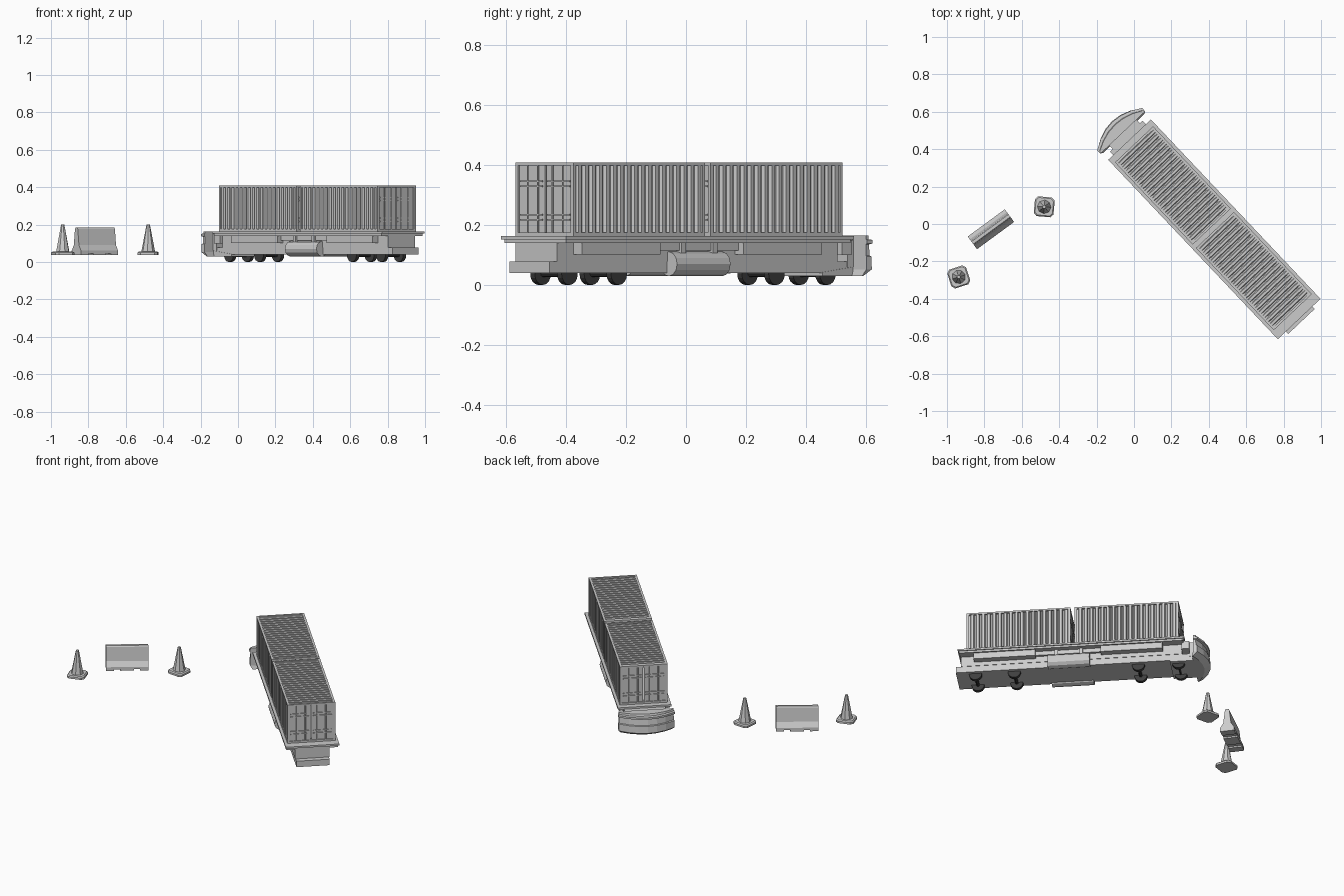
import bpy, bmesh, math
from mathutils import Matrix, Vector

if "Cube" in bpy.data.objects:
    bpy.data.objects.remove(bpy.data.objects["Cube"])

# Wagon frame: local x runs from the rear deck edge to the nose
W = Matrix.Translation((0.883, -0.508, 0)) @ Matrix.Rotation(math.radians(133.4), 4, 'Z')


def finish(name, bm, M):
    bmesh.ops.recalc_face_normals(bm, faces=bm.faces)
    bm.transform(M)
    me = bpy.data.meshes.new(name)
    bm.to_mesh(me)
    bm.free()
    ob = bpy.data.objects.new(name, me)
    bpy.context.collection.objects.link(ob)
    return ob


def box(bm, a0, a1, b0, b1, z0, z1):
    S = Matrix.Diagonal((a1 - a0, b1 - b0, z1 - z0, 1))
    T = Matrix.Translation(((a0 + a1) / 2, (b0 + b1) / 2, (z0 + z1) / 2))
    bmesh.ops.create_cube(bm, size=1, matrix=T @ S)


def cyl(bm, centre, r, depth, n, axis, r2=None):
    R = {'X': Matrix.Rotation(math.pi / 2, 4, 'Y'),
         'Y': Matrix.Rotation(math.pi / 2, 4, 'X'), 'Z': Matrix()}[axis]
    bmesh.ops.create_cone(bm, cap_ends=True, segments=n, radius1=r,
                          radius2=r if r2 is None else r2, depth=depth,
                          matrix=Matrix.Translation(centre) @ R)


def prism(bm, pts, vec):
    f = bm.faces.new([bm.verts.new(p) for p in pts])
    new = bmesh.ops.extrude_face_region(bm, geom=[f])['geom']
    bmesh.ops.translate(bm, vec=vec, verts=[g for g in new if isinstance(g, bmesh.types.BMVert)])
    if not f.is_valid or f not in bm.faces:
        return
    if not any(len(e.link_faces) > 2 for e in f.edges) and any(len(e.link_faces) < 2 for e in f.edges):
        return


def loft(bm, rings):
    rows = [[bm.verts.new(p) for p in r] for r in rings]
    n = len(rows[0])
    for lo, hi in zip(rows, rows[1:]):
        for i in range(n):
            j = (i + 1) % n
            bm.faces.new((lo[i], lo[j], hi[j], hi[i]))
    bm.faces.new(rows[0])
    bm.faces.new(rows[-1])


def ribs(a0, a1, n, low, high):
    # trapezoid corrugation outline as (position, depth) pairs
    p, out = (a1 - a0) / n, []
    for i in range(n):
        s = a0 + i * p
        out += [(s, low), (s + .25 * p, low), (s + .4 * p, high), (s + .85 * p, high)]
    return out + [(a1, low)]


def container(tag, a0, a1):
    h, z0, z1, t = 0.14, 0.163, 0.408, 0.013
    # corner posts and rails
    bm = bmesh.new()
    for s in (-1, 1):
        b0, b1 = sorted((s * h, s * (h - t)))
        for e0, e1 in ((a0, a0 + t), (a1 - t, a1)):
            box(bm, e0, e1, b0, b1, z0, z1)
        for k0, k1 in ((z0, z0 + .012), (z1 - .01, z1)):
            box(bm, a0 + t, a1 - t, b0, b1, k0, k1)
    for e0, e1 in ((a0, a0 + t), (a1 - t, a1)):
        for k0, k1 in ((z0, z0 + .012), (z1 - .01, z1)):
            box(bm, e0, e1, t - h, h - t, k0, k1)
    finish(tag + "_container_frame", bm, W)
    # corrugated side walls
    bm = bmesh.new()
    side = ribs(a0 + t, a1 - t, 18, h - .013, h - .002)
    for s in (-1, 1):
        pts = [(a, s * d, z0 + .01) for a, d in side]
        pts += [(a1 - t, s * (h - .025), z0 + .01), (a0 + t, s * (h - .025), z0 + .01)]
        prism(bm, pts, (0, 0, z1 - z0 - .018))
    finish(tag + "_container_side_walls", bm, W)
    # corrugated roof
    bm = bmesh.new()
    pts = [(a, t - h, z) for a, z in ribs(a0 + t, a1 - t, 20, z1 - .012, z1 - .002)]
    pts += [(a1 - t, t - h, z1 - .02), (a0 + t, t - h, z1 - .02)]
    prism(bm, pts, (0, 2 * (h - t), 0))
    finish(tag + "_container_roof", bm, W)
    # doors with hinge bars and lock rods, both ends, plus floor
    bm = bmesh.new()
    box(bm, a0 + t, a1 - t, t - h, h - t, z0, z0 + .01)
    for e, d in ((a0, 1), (a1, -1)):
        for s in (-1, 1):
            b0, b1 = sorted((s * .003, s * (h - t)))
            x0, x1 = sorted((e + d * .006, e + d * .016))
            box(bm, x0, x1, b0, b1, z0 + .012, z1 - .01)
            for b in (.035, .085):
                cyl(bm, (e + d * .004, s * b, (z0 + z1) / 2), .003, z1 - z0 - .02, 6, 'Z')
            x0, x1 = sorted((e + d * .001, e + d * .008))
            for z in (.226, .337):
                c0, c1 = sorted((s * .012, s * .12))
                box(bm, x0, x1, c0, c1, z - .011, z - .006)
                box(bm, x0, x1, c0, c1, z + .006, z + .011)
    finish(tag + "_container_doors", bm, W)


container("rear", 0.05, 0.655)
container("front", 0.68, 1.285)

# deck
bm = bmesh.new()
box(bm, 0, 1.32, -.157, .157, .152, .163)
box(bm, .008, 1.312, -.15, .15, .14, .152)
finish("deck", bm, W)

# under frame, rear block and front coupling
bm = bmesh.new()
box(bm, -.018, 1.38, -.097, .097, .04, .078)
box(bm, .013, 1.30, -.1, .1, .078, .14)
box(bm, 1.30, 1.345, -.12, .12, .1, .15)
box(bm, 1.345, 1.385, -.1, .1, .06, .15)
finish("under_frame", bm, W)

# side sills and panels
bm = bmesh.new()
for s in (-1, 1):
    for a0, a1, w, z0 in ((.09, .45, .14, .102), (.83, 1.19, .14, .102), (.45, .83, .115, .115)):
        b0, b1 = sorted((s * .098, s * w))
        box(bm, a0, a1, b0, b1, z0, .14)
finish("side_panels", bm, W)

# tanks with brackets
bm = bmesh.new()
for s in (-1, 1):
    cyl(bm, (.643, s * .105, .07), .041, .245, 12, 'X')
    for a in (.57, .715):
        b0, b1 = sorted((s * .09, s * .125))
        box(bm, a - .01, a + .01, b0, b1, .1, .14)
finish("side_tanks", bm, W)

# wheels
bm = bmesh.new()
for a in (.094, .32, 1.043, 1.277):
    for s in (-1, 1):
        cyl(bm, (a, s * .065, .037), .037, .022, 16, 'Y')
    cyl(bm, (a, 0, .037), .01, .13, 8, 'Y')
wheels = finish("wheels", bm, W)
mat = bpy.data.materials.new("dark_steel")
mat.diffuse_color = (.05, .05, .05, 1)
mat.use_nodes = True
mat.node_tree.nodes["Principled BSDF"].inputs["Base Color"].default_value = mat.diffuse_color
wheels.data.materials.append(mat)


# curved nose plough, layered from bottom to top
def nose_ring(z, back, edge, mid, half):
    n = 6
    ts = [-1 + 2 * i / n for i in range(n + 1)]
    return [(back, -half, z)] + [(edge + (mid - edge) * (1 - t * t), t * half, z) for t in ts] + [(back, half, z)]


bm = bmesh.new()
loft(bm, [nose_ring(*r) for r in (
    (.03, 1.365, 1.370, 1.420, .150), (.052, 1.372, 1.397, 1.456, .163),
    (.095, 1.372, 1.395, 1.452, .163), (.098, 1.372, 1.389, 1.446, .160),
    (.135, 1.372, 1.387, 1.440, .160), (.138, 1.372, 1.397, 1.452, .165),
    (.150, 1.372, 1.397, 1.452, .165), (.152, 1.372, 1.385, 1.434, .160),
    (.164, 1.372, 1.384, 1.430, .160))])
finish("nose_plough", bm, W)

# sloped plate under the nose
bm = bmesh.new()
prism(bm, [(1.23, -.1, .042), (1.23, -.1, .03), (1.37, -.1, .03), (1.37, -.1, .06)], (0, .2, 0))
finish("nose_under_plate", bm, W)

# traffic cones
for i, (x, y, rot) in enumerate(((-.48, .092, -5), (-.937, -.283, 18))):
    bm = bmesh.new()
    k, c = .053, .016
    base = [(k, -k + c), (k, k - c), (k - c, k), (c - k, k), (-k, k - c), (-k, c - k), (c - k, -k), (k - c, -k)]
    loft(bm, [[(p * s, q * s, z) for p, q in base] for z, s in ((.038, 1), (.05, 1), (.056, .88))])
    cyl(bm, (0, 0, .127), .037, .146, 8, 'Z', .009)
    finish("traffic_cone_%d" % (i + 1), bm,
           Matrix.Translation((x, y, 0)) @ Matrix.Rotation(math.radians(rot), 4, 'Z'))

# road barrier on three feet
bm = bmesh.new()
half = [(.042, .046), (.042, .06), (.023, .09), (.013, .176), (.008, .183)]
prof = half + [(-y, z) for y, z in reversed(half)]
prism(bm, [(-.123, y, z) for y, z in prof], (.246, 0, 0))
for x0, x1 in ((-.123, -.075), (-.04, .04), (.075, .123)):
    box(bm, x0, x1, -.042, .042, .037, .046)
finish("road_barrier", bm, Matrix.Translation((-.765, -.028, 0)) @ Matrix.Rotation(math.radians(36.3), 4, 'Z'))
